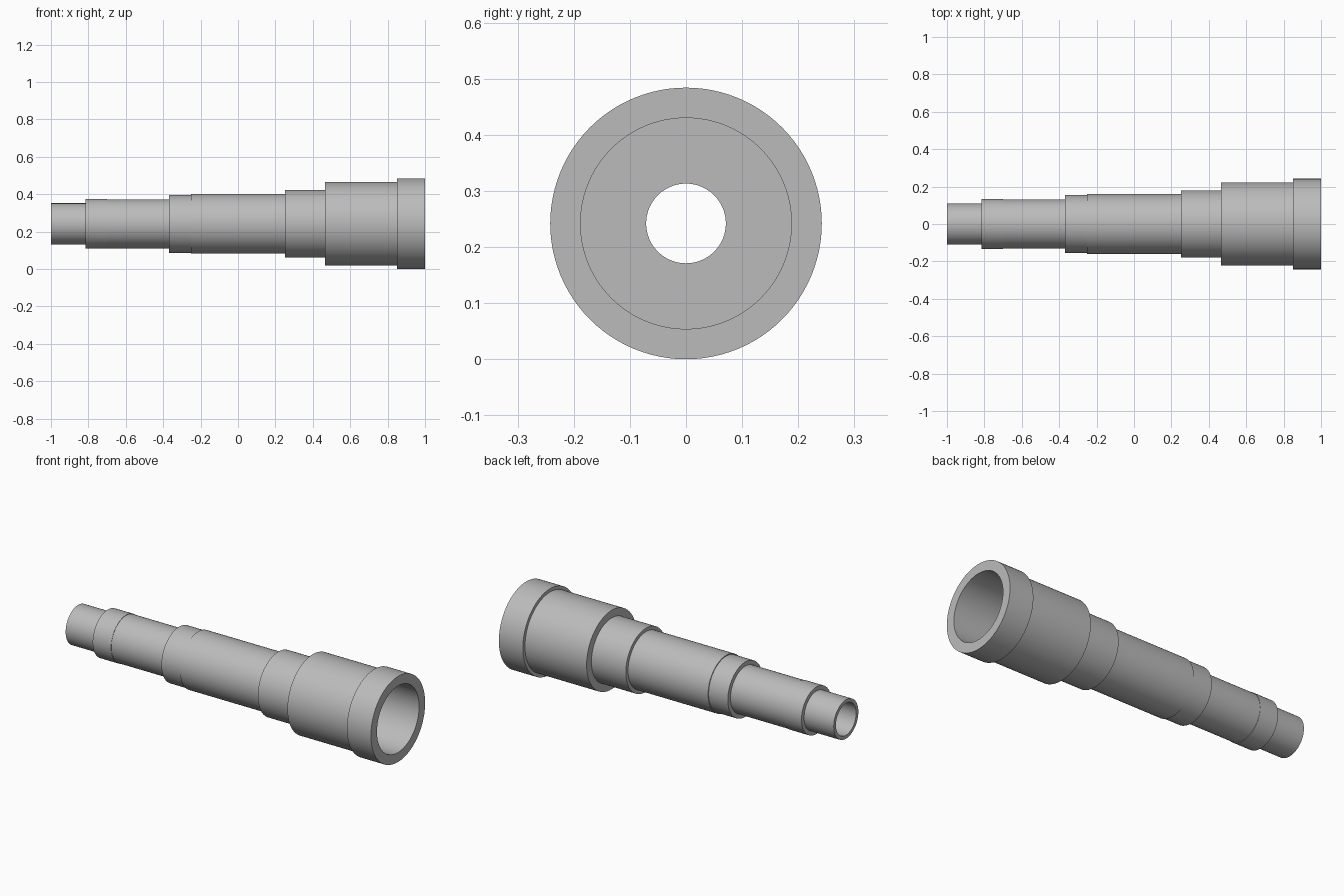
import bpy, bmesh, math
from mathutils import Vector

if "Cube" in bpy.data.objects:
    bpy.data.objects.remove(bpy.data.objects["Cube"], do_unlink=True)

AXIS_Z = 0.242
SEGMENTS = 96

grey = bpy.data.materials.new("plain grey")
grey.use_nodes = True
colour = (0.5, 0.5, 0.5, 1)
grey.diffuse_color = colour
grey.node_tree.nodes["Principled BSDF"].inputs["Base Color"].default_value = colour


def lathe(name, profile):
    """Spin a closed (x, radius) outline around the long axis."""
    bm = bmesh.new()
    verts = [bm.verts.new((x, 0, r)) for x, r in profile]
    edges = [bm.edges.new((a, b)) for a, b in zip(verts, verts[1:] + verts[:1])]
    bmesh.ops.spin(bm, geom=verts + edges, cent=(0, 0, 0), axis=(1, 0, 0),
                   angle=math.tau, steps=SEGMENTS, use_merge=True)
    bmesh.ops.remove_doubles(bm, verts=bm.verts, dist=0.0001)
    bmesh.ops.recalc_face_normals(bm, faces=bm.faces)
    mesh = bpy.data.meshes.new(name)
    bm.to_mesh(mesh)
    bm.free()
    mesh.materials.append(grey)
    obj = bpy.data.objects.new(name, mesh)
    obj.location = Vector((0, 0, AXIS_Z))
    bpy.context.collection.objects.link(obj)
    bpy.ops.object.select_all(action="DESELECT")
    obj.select_set(True)
    bpy.context.view_layer.objects.active = obj
    bpy.ops.object.shade_smooth_by_angle(angle=math.radians(30))


def tube(name, start, end, outer, inner):
    lathe(name, [(start, inner), (start, outer), (end, outer), (end, inner)])


BORE = 0.071      # narrow bore through the draw tubes
EYE_BORE = 0.09   # wider bore at the eyepiece
LENS_BORE = 0.188 # wide bore at the large end

# Sliding tubes, from the eyepiece to the main barrel
tube("eyepiece", -1, -0.815, 0.11, EYE_BORE)
tube("small_collar", -0.815, -0.7, 0.133, BORE)
tube("small_draw_tube", -0.7, -0.37, 0.131, BORE)
tube("middle_collar", -0.37, -0.25, 0.155, BORE)
tube("middle_draw_tube", -0.25, 0.25, 0.16, BORE)
tube("large_collar", 0.25, 0.465, 0.18, BORE)

# Main barrel with its end rim and the inner step
lathe("main_barrel", [(0.465, BORE), (0.465, 0.223), (0.85, 0.223), (0.85, 0.242),
                      (1, 0.242), (1, LENS_BORE), (0.5, LENS_BORE), (0.5, BORE)])
